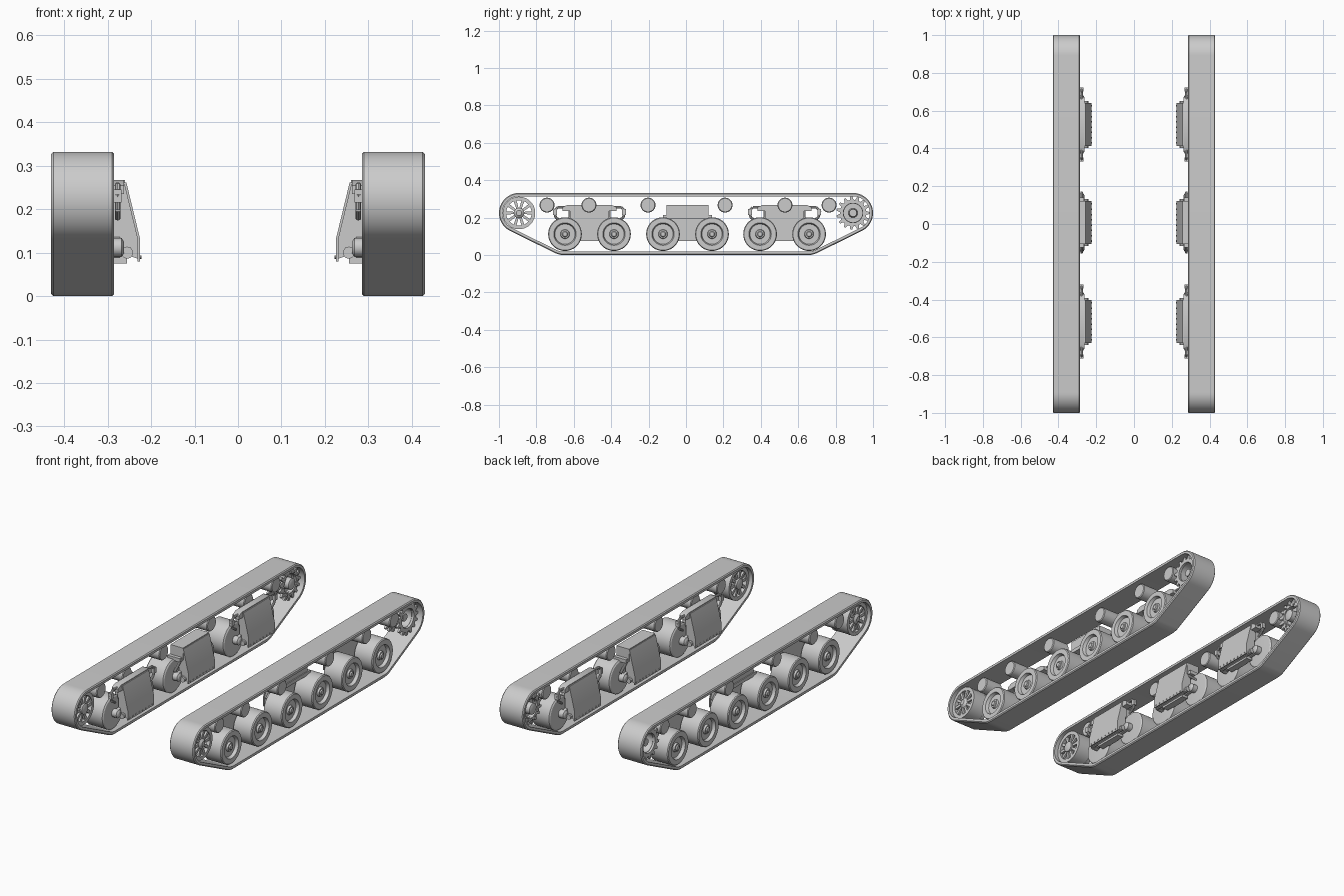
import bpy, bmesh, math
from math import sin, cos, pi, radians
from mathutils import Matrix, Vector

if "Cube" in bpy.data.objects:
    bpy.data.objects.remove(bpy.data.objects["Cube"])

steel = bpy.data.materials.new("plain_grey")
steel.use_nodes = True
steel.diffuse_color = (0.6, 0.6, 0.6, 1)
steel.node_tree.nodes["Principled BSDF"].inputs["Base Color"].default_value = (0.6, 0.6, 0.6, 1)
parts = []


def finish(bm, name):
    """Store a part built on the +x side and mirror it to the other track."""
    bmesh.ops.recalc_face_normals(bm, faces=bm.faces)
    mesh = bpy.data.meshes.new(name)
    bm.to_mesh(mesh)
    bm.free()
    mesh.materials.append(steel)
    ob = bpy.data.objects.new(name, mesh)
    bpy.context.collection.objects.link(ob)
    ob.modifiers.new("Mirror", "MIRROR").use_mirror_merge = False
    parts.append(ob)


def bridge(bm, loops, closed):
    n = len(loops[0])
    pairs = list(zip(loops, loops[1:]))
    if closed:
        pairs.append((loops[-1], loops[0]))
    for a, b in pairs:
        for i in range(n):
            bm.faces.new((a[i], a[(i + 1) % n], b[(i + 1) % n], b[i]))


def lathe(bm, profile, y, z, n=40, closed=False):
    """Spin (x, radius) points about an axle along x; open profiles get caps."""
    loops = [[bm.verts.new((x, y + r * cos(2 * pi * i / n), z + r * sin(2 * pi * i / n)))
              for i in range(n)] for x, r in profile]
    bridge(bm, loops, closed)
    if not closed:
        bm.faces.new(loops[0])
        bm.faces.new(loops[-1])


def prism_x(bm, outline, x0, x1):
    loops = [[bm.verts.new((x, y, z)) for y, z in outline] for x in (x0, x1)]
    bridge(bm, loops, False)
    for loop in loops:
        bm.faces.new(loop)


def prism_y(bm, outline, y0, y1):
    loops = [[bm.verts.new((x, y, z)) for x, z in outline] for y in (y0, y1)]
    bridge(bm, loops, False)
    for loop in loops:
        bm.faces.new(loop)


def box(bm, x0, x1, y0, y1, z0, z1):
    prism_x(bm, [(y0, z0), (y1, z0), (y1, z1), (y0, z1)], x0, x1)


def radial(bm, y, z, angle, r0, r1, w0, w1, x0, x1):
    """Tapered bar pointing away from an axle, for teeth and spokes."""
    c, s = cos(angle), sin(angle)
    pts = [(r0, -w0), (r1, -w1), (r1, w1), (r0, w0)]
    prism_x(bm, [(y + r * c - w * s, z + r * s + w * c) for r, w in pts], x0, x1)


def rod(bm, a, b, r, n=10):
    a, b = Vector(a), Vector(b)
    d = b - a
    m = Matrix.Translation((a + b) / 2) @ d.to_track_quat("Z", "Y").to_matrix().to_4x4()
    bmesh.ops.create_cone(bm, cap_ends=True, segments=n, radius1=r, radius2=r,
                          depth=d.length, matrix=m)


# Track belt: a loop wrapped around the end wheels and lowest road wheels
END_Y, END_Z, END_R = 0.893, 0.225, 0.107
LOW_Y, LOW_R = 0.652, 0.112
TILT = -63.8


def arc(y, z, r, a0, a1, n):
    angles = [radians(a0 + (a1 - a0) * i / n) for i in range(n + 1)]
    return [(y + r * cos(a), z + r * sin(a), cos(a), sin(a)) for a in angles]


half = arc(LOW_Y, LOW_R, LOW_R, -90, TILT, 6) + arc(END_Y, END_Z, END_R, TILT, 90, 24)
path = half + [(-y, z, -ny, nz) for y, z, ny, nz in reversed(half)]
section = [(0.285, -0.005), (0.29, 0), (0.425, 0), (0.43, -0.005),
           (0.43, -0.018), (0.285, -0.018)]
bm = bmesh.new()
bridge(bm, [[bm.verts.new((x, y + ny * d, z + nz * d)) for y, z, ny, nz in path]
            for x, d in section], True)
finish(bm, "track_belt")

# Road wheels with recessed outer face and axle boss
BOGIES = (-0.516, 0.008, 0.527)
AXLE, AXLE_Z = 0.131, 0.112
for i, cy in enumerate(BOGIES):
    for side in (-1, 1):
        bm = bmesh.new()
        y = cy + side * AXLE
        lathe(bm, [(0.296, 0.03), (0.3, 0.083), (0.305, 0.09), (0.41, 0.09), (0.415, 0.086),
                   (0.415, 0.06), (0.398, 0.054), (0.398, 0.025), (0.408, 0.022),
                   (0.408, 0.015), (0.414, 0.012)], y, AXLE_Z, 48)
        finish(bm, f"road_wheel_{i + 1}_{'front' if side < 0 else 'rear'}")

# Return rollers under the upper run
for i, y in enumerate((-0.743, -0.519, -0.203, 0.209, 0.529, 0.765)):
    bm = bmesh.new()
    lathe(bm, [(0.305, 0.036), (0.309, 0.04), (0.406, 0.04), (0.41, 0.036)], y, 0.267, 28)
    finish(bm, f"return_roller_{i + 1}")

# Spoked idler at the front
bm = bmesh.new()
for x0, x1 in ((0.305, 0.325), (0.39, 0.41)):
    lathe(bm, [(x0, 0.068), (x0, 0.087), (x1, 0.087), (x1, 0.068)], -END_Y, END_Z, 40, True)
    for k in range(10):
        radial(bm, -END_Y, END_Z, 2 * pi * k / 10, 0.02, 0.07, 0.006, 0.008, x0 + 0.004, x1 - 0.004)
lathe(bm, [(0.325, 0.076), (0.325, 0.086), (0.39, 0.086), (0.39, 0.076)], -END_Y, END_Z, 40, True)
lathe(bm, [(0.295, 0.015), (0.3, 0.028), (0.405, 0.028), (0.416, 0.014)], -END_Y, END_Z, 24)
finish(bm, "idler_wheel")

# Toothed drive sprocket at the rear
bm = bmesh.new()
for x0, x1 in ((0.31, 0.322), (0.39, 0.402)):
    lathe(bm, [(x0, 0.052), (x0, 0.071), (x1, 0.071), (x1, 0.052)], END_Y, END_Z, 40, True)
    for k in range(15):
        radial(bm, END_Y, END_Z, 2 * pi * k / 15, 0.069, 0.089, 0.0105, 0.005, x0, x1)
lathe(bm, [(0.322, 0.05), (0.322, 0.06), (0.39, 0.06), (0.39, 0.05)], END_Y, END_Z, 40, True)
lathe(bm, [(0.295, 0.02), (0.3, 0.03), (0.335, 0.03), (0.335, 0.052), (0.345, 0.052),
           (0.345, 0.025), (0.385, 0.02)], END_Y, END_Z, 32)
for k in range(12):
    a = 2 * pi * k / 12
    lathe(bm, [(0.304, 0.005), (0.312, 0.005)], END_Y + 0.061 * cos(a), END_Z + 0.061 * sin(a), 8)
finish(bm, "drive_sprocket")

# Suspension bogies
for i, cy in enumerate(BOGIES):
    middle = i == 1
    # Slanted inner cover with side gussets and a bolted lip
    bm = bmesh.new()
    prism_y(bm, [(0.257, 0.262), (0.225, 0.13), (0.225, 0.08), (0.231, 0.08),
                 (0.231, 0.13), (0.263, 0.262)], cy - 0.113, cy + 0.113)
    for s in (-0.109, 0.103):
        prism_y(bm, [(0.259, 0.26), (0.228, 0.13), (0.228, 0.085), (0.285, 0.105),
                     (0.285, 0.26)], cy + s, cy + s + 0.006)
    for k in range(8):
        lathe(bm, [(0.222, 0.004), (0.226, 0.004)], cy - 0.098 + k * 0.028, 0.09, 8)
    finish(bm, f"bogie_cover_{i + 1}")

    # Housing between the wheels
    bm = bmesh.new()
    prism_x(bm, [(cy + y, z) for y, z in (
        (-0.04, 0.075), (0.04, 0.075), (0.07, 0.11), (0.105, 0.19), (0.105, 0.24),
        (-0.105, 0.24), (-0.105, 0.19), (-0.07, 0.11))], 0.262, 0.294)
    box(bm, 0.255, 0.29, cy - 0.08, cy + 0.08, 0.075, 0.105)
    if middle:
        box(bm, 0.26, 0.335, cy - 0.113, cy + 0.113, 0.2, 0.267)
        box(bm, 0.265, 0.34, cy - 0.132, cy + 0.132, 0.195, 0.215)
    else:
        prism_x(bm, [(cy + y, z) for y, z in (
            (-0.145, 0.235), (0.145, 0.235), (0.145, 0.255), (0.12, 0.267),
            (-0.12, 0.267), (-0.145, 0.255))], 0.262, 0.3)
    finish(bm, f"bogie_housing_{i + 1}")

    # Rocker arms, links and axles
    bm = bmesh.new()
    rod(bm, (0.255, cy - 0.125, 0.1), (0.255, cy + 0.125, 0.1), 0.014)
    for s in (-1, 1):
        y = cy + s * AXLE
        lathe(bm, [(0.262, 0.012), (0.268, 0.022), (0.3, 0.022)], y, AXLE_Z, 20)
        prism_x(bm, [(cy + s * a, b) for a, b in (
            (0.03, 0.085), (0.14, 0.094), (0.145, 0.125), (0.06, 0.15))], 0.272, 0.287)
        if middle:
            rod(bm, (0.277, cy + s * 0.1, 0.2), (0.277, cy + s * 0.16, 0.15), 0.007)
        else:
            hook = [(0.12, 0.255), (0.17, 0.255), (0.19, 0.235), (0.18, 0.2), (0.15, 0.18)]
            for p, q in zip(hook, hook[1:]):
                rod(bm, (0.277, cy + s * p[0], p[1]), (0.277, cy + s * q[0], q[1]), 0.007)
            box(bm, 0.268, 0.288, cy + s * 0.185 - 0.01, cy + s * 0.185 + 0.01, 0.215, 0.245)
    finish(bm, f"bogie_arms_{i + 1}")

# Smooth round surfaces while keeping hard edges
for ob in bpy.context.selected_objects:
    ob.select_set(False)
for ob in parts:
    ob.select_set(True)
bpy.context.view_layer.objects.active = parts[0]
bpy.ops.object.shade_smooth_by_angle(angle=radians(30))
